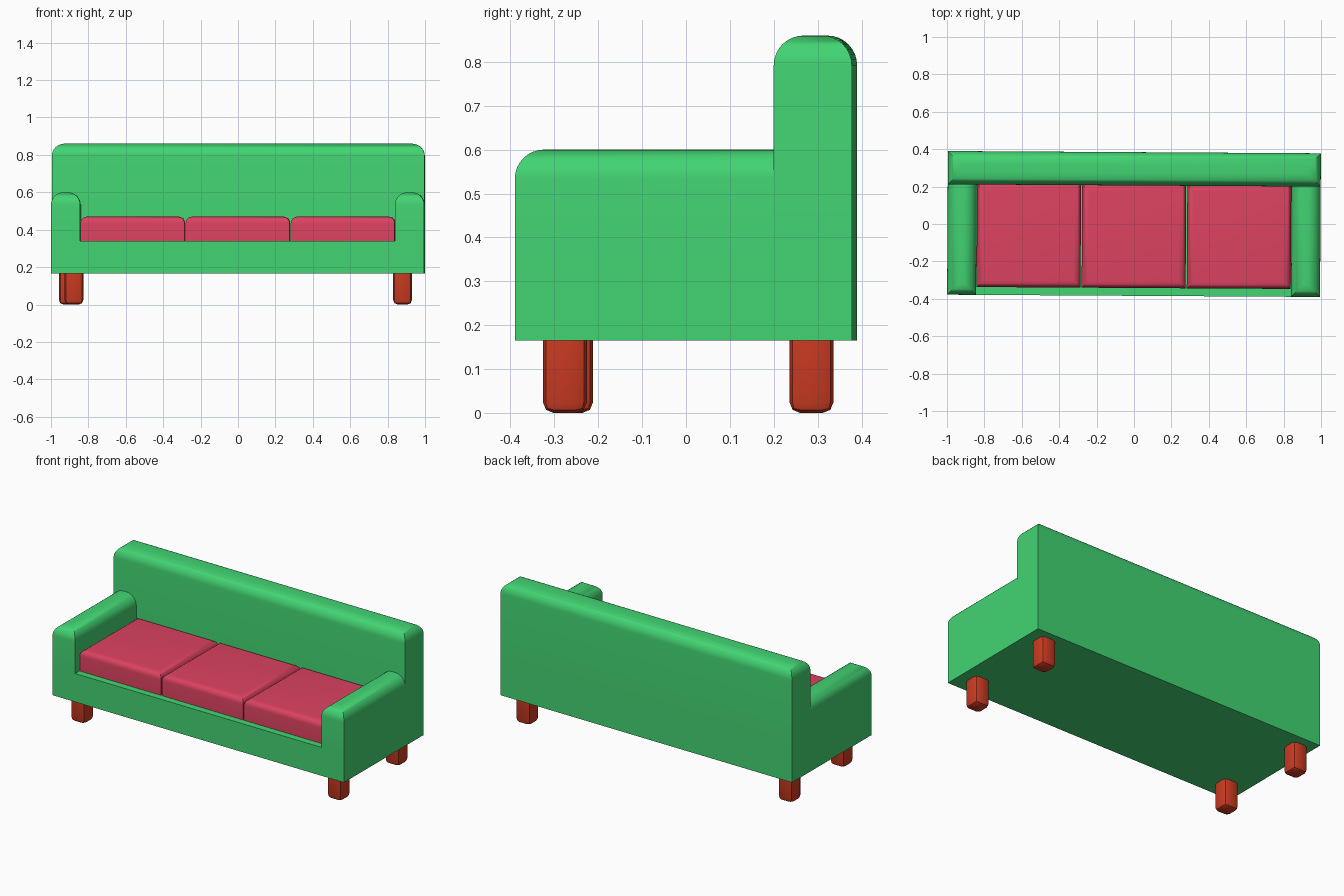
import bpy, bmesh, math

if "Cube" in bpy.data.objects:
    bpy.data.objects.remove(bpy.data.objects["Cube"])

TILT = math.radians(-0.35)   # the whole sofa is turned very slightly


def material(name, rgb):
    m = bpy.data.materials.new(name)
    m.diffuse_color = (*rgb, 1)
    m.use_nodes = True
    m.node_tree.nodes["Principled BSDF"].inputs["Base Color"].default_value = m.diffuse_color
    return m


GREEN = material("green_fabric", (0.055, 0.66, 0.17))
PINK = material("pink_fabric", (0.72, 0.055, 0.12))
RED = material("red_wood", (0.62, 0.045, 0.016))


def box(name, x, y, z, mat, radius=0, segments=6, pick=None, turn=TILT):
    """Box from (min, max) ranges; edges whose midpoint passes pick(u, v, w) in -1..1 are rounded."""
    bm = bmesh.new()
    bmesh.ops.create_cube(bm, size=2)
    chosen = []
    if pick:
        chosen = [e for e in bm.edges if pick(*((e.verts[0].co + e.verts[1].co) / 2))]
    for v in bm.verts:
        for i, (lo, hi) in enumerate((x, y, z)):
            v.co[i] = (lo + hi) / 2 + v.co[i] * (hi - lo) / 2
    if chosen:
        bmesh.ops.bevel(bm, geom=chosen, offset=radius, segments=segments,
                        profile=0.5, affect='EDGES', clamp_overlap=True)
    mesh = bpy.data.meshes.new(name)
    bm.to_mesh(mesh)
    bm.free()
    mesh.materials.append(mat)
    ob = bpy.data.objects.new(name, mesh)
    bpy.context.collection.objects.link(ob)
    ob.rotation_euler.z = turn
    bpy.ops.object.select_all(action='DESELECT')
    ob.select_set(True)
    bpy.context.view_layer.objects.active = ob
    bpy.ops.object.shade_smooth_by_angle(angle=math.radians(40))
    return ob


def top(u, v, w):
    return w > 0.5


def top_open_back(u, v, w):
    return w > 0.5 and v < 0.5


def below_top(u, v, w):
    return w < 0.5


HX, HY = 0.997, 0.384

# frame: base, backrest, arms
box("base", (-HX, HX), (-HY, HY), (0.165, 0.34), GREEN)
box("backrest", (-HX, HX), (0.206, HY), (0.34, 0.86), GREEN, 0.068, 8, top)
for side, a, b in (("left", -HX, -0.842), ("right", 0.842, HX)):
    box(side + "_arm", (a, b), (-HY, 0.206), (0.34, 0.60), GREEN, 0.066, 8, top_open_back)

# three seat cushions
for i in range(3):
    cx = (i - 1) * 0.562
    box(f"seat_cushion_{i + 1}", (cx - 0.278, cx + 0.278), (-0.342, 0.212),
        (0.34, 0.47), PINK, 0.036, 6, top)

# legs, placed slightly unevenly
legs = {"front_left_leg": (-0.877, -0.262), "front_right_leg": (0.88, -0.276),
        "back_left_leg": (-0.907, 0.286), "back_right_leg": (0.88, 0.286)}
for name, (lx, ly) in legs.items():
    box(name, (lx - 0.05, lx + 0.05), (ly - 0.05, ly + 0.05), (0, 0.17), RED,
        0.024, 2, below_top, 0)
